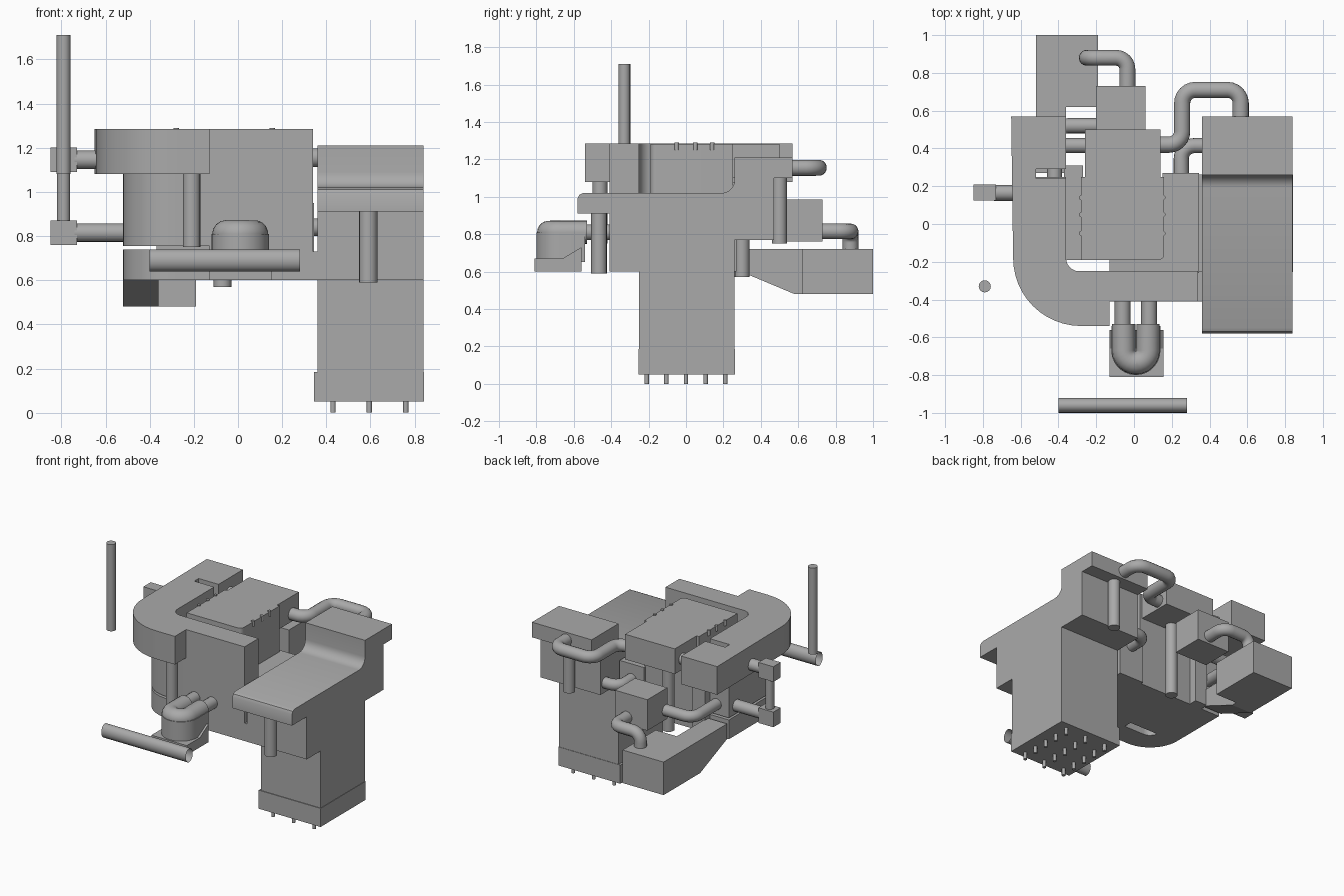
import bpy, bmesh, math
from mathutils import Vector

if "Cube" in bpy.data.objects:
    bpy.data.objects.remove(bpy.data.objects["Cube"])

grey = bpy.data.materials.new("plain grey")
grey.use_nodes = True
colour = (0.4, 0.4, 0.4, 1)
grey.diffuse_color = colour
grey.node_tree.nodes["Principled BSDF"].inputs["Base Color"].default_value = colour


def finish(name, bm, smooth=False):
    bmesh.ops.recalc_face_normals(bm, faces=bm.faces)
    mesh = bpy.data.meshes.new(name)
    bm.to_mesh(mesh)
    bm.free()
    ob = bpy.data.objects.new(name, mesh)
    bpy.context.collection.objects.link(ob)
    mesh.materials.append(grey)
    if smooth:
        bpy.ops.object.select_all(action='DESELECT')
        ob.select_set(True)
        bpy.context.view_layer.objects.active = ob
        bpy.ops.object.shade_smooth_by_angle(angle=math.radians(35))
    return ob


def prism(name, outline, low, high, axis="z", smooth=False):
    """Extrude a 2D outline along z (x, y points) or x (y, z points)."""
    bm = bmesh.new()
    place = (lambda p: (p[0], p[1], low)) if axis == "z" else (lambda p: (low, p[0], p[1]))
    face = bm.faces.new([bm.verts.new(place(p)) for p in outline])
    move = Vector((0, 0, high - low)) if axis == "z" else Vector((high - low, 0, 0))
    new = bmesh.ops.extrude_face_region(bm, geom=[face])["geom"]
    bmesh.ops.translate(bm, vec=move, verts=[g for g in new if isinstance(g, bmesh.types.BMVert)])
    return finish(name, bm, smooth)


def box(name, x, y, z):
    return prism(name, [(x[0], y[0]), (x[1], y[0]), (x[1], y[1]), (x[0], y[1])], *z)


def arc(cx, cy, r, start, end, steps=10):
    angles = [math.radians(start + (end - start) * i / steps) for i in range(steps + 1)]
    return [(cx + r * math.cos(a), cy + r * math.sin(a)) for a in angles]


def pipe(name, points, r, bend=0.07, sides=16, caps=True):
    """Sweep a ring along a path whose corners are rounded."""
    pts = [Vector(p) for p in points]
    path = [pts[0]]
    for a, b, c in zip(pts, pts[1:], pts[2:]):
        p, q = b + (a - b).normalized() * bend, b + (c - b).normalized() * bend
        centre = p + q - b
        for i in range(7):
            t = math.radians(15 * i)
            path.append(centre + (p - centre) * math.cos(t) + (q - centre) * math.sin(t))
    path.append(pts[-1])
    bm = bmesh.new()
    rings, side = [], None
    for i, p in enumerate(path):
        d = (path[min(i + 1, len(path) - 1)] - path[max(i - 1, 0)]).normalized()
        side = d.orthogonal() if side is None else side - d * side.dot(d)
        side.normalize()
        up = d.cross(side)
        turn = [math.tau * k / sides for k in range(sides)]
        rings.append([bm.verts.new(p + (side * math.cos(t) + up * math.sin(t)) * r) for t in turn])
    for a, b in zip(rings, rings[1:]):
        for k in range(sides):
            n = (k + 1) % sides
            bm.faces.new((a[k], a[n], b[n], b[k]))
    if caps:
        bm.faces.new(rings[0])
        bm.faces.new(rings[-1])
    return finish(name, bm, True)


def post(name, x, y, low, high, r):
    return pipe(name, [(x, y, low), (x, y, high)], r)


# Tower with seat, front bracket and rear step
seat = [(-.58, .91), (-.58, .99), (-.57, 1.01), (-.55, 1.02)]
seat += arc(.19, 1.09, .07, -90, 0, 6)
seat += [(.26, 1.21), (.57, 1.21), (.57, 1.1), (.47, 1.1), (.47, .77), (.26, .77),
         (.26, .05), (-.25, .05), (-.25, .6), (-.41, .6), (-.41, .91)]
prism("seat_tower", seat, .36, .84, "x", True)
box("tower_base", (.345, .843), (-.255, .263), (.05, .185))
for x in (.43, .595, .76):
    for k in range(-2, 3):
        post("base_peg", x, k * .105, 0, .06, .012)
post("seat_front_post", .59, -.465, .59, .92, .042)
post("seat_rear_post", .59, .5, .75, 1.11, .04)

# Curved upper arm with a notch
arm = [(-.36, .57), (-.65, .57)] + arc(-.28, -.18, .36, 180, 270, 12)[:]
arm[2:] = [(max(x, -.65), y) for x, y in arm[2:]]
arm += [(-.13, -.54), (-.13, -.25)] + arc(-.29, -.18, .07, 270, 180, 6)
arm += [(-.36, .24), (-.52, .24), (-.52, .29), (-.36, .29)]
prism("curved_arm", arm, 1.08, 1.285, "z", True)
post("arm_post", -.21, -.46, .75, 1.09, .04)

# Lower curved wall in two tiers, and front panel
wall = [(-.36, .25), (-.52, .25)] + arc(-.29, -.18, .23, 180, 270, 12)
wall += [(-.12, -.41), (-.12, -.25)] + arc(-.29, -.18, .07, 270, 180, 6)
prism("lower_wall", wall, .6, .74, "z", True)
prism("upper_wall", wall, .755, 1.09, "z", True)
box("front_panel", (-.13, .34), (-.41, -.25), (.6, 1.285))
box("panel_link", (.3, .37), (-.41, -.25), (.6, .73))

# Central block with rear overhang and bolts
block = [(-.28, .25), (-.28, -.19)] + arc(.13, -.16, .03, -90, 0, 5) + [(.16, .25)]
prism("central_block", block, .6, 1.283, "z", True)
box("block_overhang", (-.26, .14), (.24, .5), (1.1, 1.283))
box("block_ledge", (-.37, -.27), (-.19, .31), (.6, 1.08))
box("side_block", (.15, .345), (-.26, .27), (.6, .95))
box("front_filler", (-.13, .16), (-.26, -.18), (.6, .95))
post("block_rear_post", -.07, .3, .57, 1.11, .04)
for x in (-.28, .155):
    for y in (-.05, .05, .14):
        post("bolt", x, y, 1.25, 1.29, .012)

# Connecting pipes
pipe("seat_pipe", [(.13, .42, 1.155), (.255, .42, 1.155), (.255, .71, 1.155),
                   (.565, .71, 1.155), (.565, .56, 1.155)], .043)
pipe("tower_pipe", [(.25, .26, .84), (.25, .415, .84), (.37, .415, .84)], .04)
pipe("arm_pipe", [(-.37, .415, 1.18), (-.25, .415, 1.18)], .04)
pipe("wall_pipe", [(-.19, .52, .83), (-.42, .52, .83), (-.42, .24, .83)], .04)

# Rear box, outlet pipe and nozzle
box("rear_box", (-.2, .06), (.5, .73), (.76, .985))
pipe("outlet_pipe", [(-.035, .72, .815), (-.035, .88, .815), (-.25, .88, .815),
                     (-.25, .88, .7)], .042, .06)
prism("nozzle_neck", [(.27, .72), (.27, .61), (.58, .48), (.63, .48), (.63, .72)], -.52, -.36, "x")
box("nozzle", (-.52, -.19), (.62, 1), (.48, .72))

# Side rail and antenna
for z, end in ((1.145, -.64), (.815, -.51)):
    box("rail_block", (-.85, -.73), (.125, .21), (z - .055, z + .055))
    pipe("rail_pipe", [(-.74, .165, z), (end, .165, z)], .042)
post("rail_post", -.79, .165, .86, 1.1, .03)
post("antenna", -.79, -.33, 1.08, 1.71, .032)

# Front U pipe on a sloped pedestal
prism("pedestal", [(-.81, .6), (-.81, .67), (-.66, .67), (-.56, .73), (-.56, .6)], -.13, .155, "x")
u_shape = [(-.12, -.54)] + arc(.01, -.67, .13, 180, 360, 14) + [(.14, -.54), (.02, -.54)]
u_shape += arc(.01, -.67, .01, 0, -180, 4) + [(0, -.54)]
prism("u_pipe_body", u_shape, .65, .81, "z", True)
pipe("u_pipe_top", [(-.055, -.53, .81), (-.055, -.735, .81), (.075, -.735, .81),
                    (.075, -.53, .81)], .062, .0649)
for x in (-.06, .08):
    pipe("u_pipe_inlet", [(x, -.4, .81), (x, -.56, .81)], .042)

# Open front bar
bar = pipe("front_bar", [(-.4, -.96, .69), (.28, -.96, .69)], 1, caps=False)
for v in bar.data.vertices:
    v.co.y = -.96 + (v.co.y + .96) * .04
    v.co.z = .69 + (v.co.z - .69) * .05
